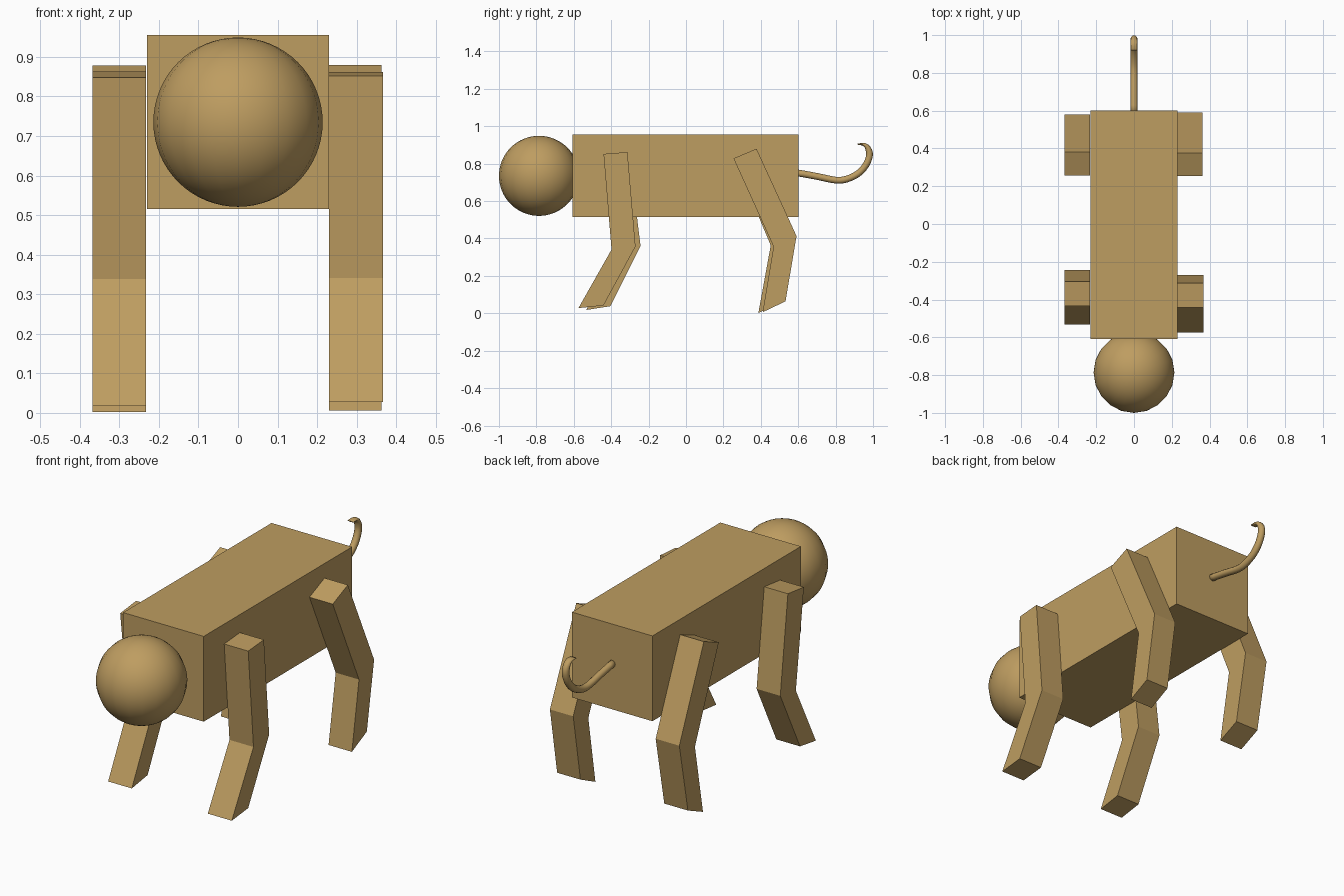
import bpy, bmesh, math
from mathutils import Vector

if "Cube" in bpy.data.objects:
    bpy.data.objects.remove(bpy.data.objects["Cube"])

tan = bpy.data.materials.new("tan")
tan.diffuse_color = (0.515, 0.337, 0.119, 1)
tan.use_nodes = True
tan.node_tree.nodes["Principled BSDF"].inputs["Base Color"].default_value = tan.diffuse_color


def finish(name, bm, smooth=False):
    bmesh.ops.recalc_face_normals(bm, faces=bm.faces[:])
    mesh = bpy.data.meshes.new(name)
    bm.to_mesh(mesh)
    bm.free()
    mesh.materials.append(tan)
    for p in mesh.polygons:
        p.use_smooth = smooth
    ob = bpy.data.objects.new(name, mesh)
    bpy.context.collection.objects.link(ob)
    return ob


def loft(bm, rings):
    """Skin a list of closed rings and cap both ends."""
    loops = [[bm.verts.new(p) for p in r] for r in rings]
    n = len(loops[0])
    for a, b in zip(loops, loops[1:]):
        for i in range(n):
            j = (i + 1) % n
            bm.faces.new((a[i], a[j], b[j], b[i]))
    bm.faces.new(loops[0])
    bm.faces.new(loops[-1])


def leg(name, x0, x1, sections):
    """Bent square leg: each section is its front and back edge (y, z)."""
    bm = bmesh.new()
    loft(bm, [[(x0, *f), (x1, *f), (x1, *b), (x0, *b)] for f, b in sections])
    finish(name, bm)


# Body block
bm = bmesh.new()
bmesh.ops.create_cube(bm, size=1)
for v in bm.verts:
    v.co = (v.co.x * 0.46, v.co.y * 1.21 - 0.003, v.co.z * 0.44 + 0.735)
finish("body", bm)

# Head ball
bm = bmesh.new()
bmesh.ops.create_uvsphere(bm, u_segments=20, v_segments=32, radius=0.214)
bmesh.ops.translate(bm, verts=bm.verts[:], vec=(0, -0.786, 0.735))
finish("head", bm, True)

# Legs, from shoulder through knee to foot
leg("front_leg_right", 0.23, 0.367,
    [((-0.441, 0.852), (-0.313, 0.862)),
     ((-0.398, 0.341), (-0.27, 0.357)),
     ((-0.575, 0.028), (-0.441, 0.042))])
leg("front_leg_left", -0.368, -0.233,
    [((-0.435, 0.848), (-0.305, 0.863)),
     ((-0.37, 0.338), (-0.243, 0.36)),
     ((-0.533, 0.018), (-0.404, 0.038))])
leg("hind_leg_right", 0.23, 0.363,
    [((0.254, 0.828), (0.377, 0.88)),
     ((0.468, 0.357), (0.591, 0.413)),
     ((0.41, 0.006), (0.532, 0.064))])
leg("hind_leg_left", -0.368, -0.233,
    [((0.258, 0.828), (0.38, 0.878)),
     ((0.453, 0.363), (0.58, 0.417)),
     ((0.387, 0.002), (0.51, 0.056))])

# Curled tail, thinning to a flat tip
path = [(0.59, 0.752), (0.70, 0.732), (0.80, 0.712), (0.86, 0.718),
        (0.92, 0.747), (0.962, 0.793), (0.981, 0.845), (0.972, 0.884),
        (0.95, 0.903), (0.918, 0.904)]
pts = [Vector((0, y, z)) for y, z in path]
ext = [2 * pts[0] - pts[1]] + pts + [2 * pts[-1] - pts[-2]]
centres = []
for k in range(1, len(ext) - 2):
    a, b, c, d = ext[k - 1:k + 3]
    for s in range(3):
        t = s / 3
        centres.append(0.5 * (2 * b + (c - a) * t + (2 * a - 5 * b + 4 * c - d) * t ** 2
                              + (3 * b - a - 3 * c + d) * t ** 3))
centres.append(pts[-1])
rings = []
last = len(centres) - 1
for i, c in enumerate(centres):
    along = (centres[min(i + 1, last)] - centres[max(i - 1, 0)]).normalized()
    up = Vector((0, -along.z, along.y))
    thick = 0.018 * min(1, 0.15 + (last - i) / 9)
    rings.append([c + Vector((0.018 * math.cos(q), 0, 0)) + up * thick * math.sin(q)
                  for q in (math.tau * j / 12 for j in range(12))])
bm = bmesh.new()
loft(bm, rings)
finish("tail", bm, True)
